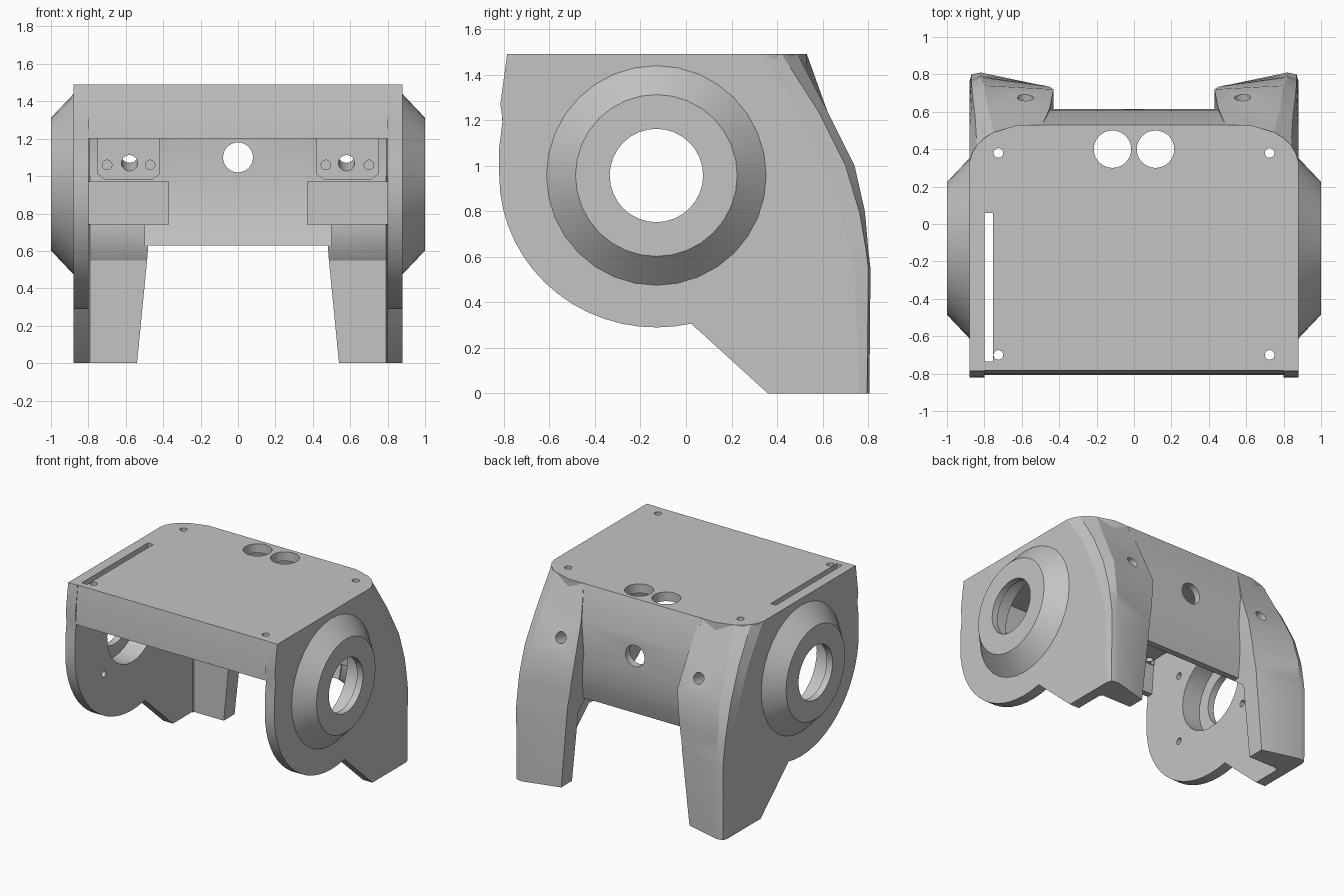
import bpy, bmesh, math
from mathutils import Matrix, Vector

cube = bpy.data.objects.get("Cube")
if cube:
    bpy.data.objects.remove(cube, do_unlink=True)

grey = bpy.data.materials.new("plain_grey")
grey.use_nodes = True
grey.diffuse_color = (0.55, 0.55, 0.55, 1)
grey.node_tree.nodes["Principled BSDF"].inputs["Base Color"].default_value = (0.55, 0.55, 0.55, 1)

HUB_Y, HUB_Z = -0.13, 0.957
SIDE = 0.88


def finish(name, bm):
    bmesh.ops.recalc_face_normals(bm, faces=bm.faces)
    mesh = bpy.data.meshes.new(name)
    bm.to_mesh(mesh)
    bm.free()
    mesh.materials.append(grey)
    ob = bpy.data.objects.new(name, mesh)
    bpy.context.collection.objects.link(ob)
    return ob


def loft(name, rings, closed=False):
    """Skin a list of equal-length rings; cap the ends unless closed."""
    bm = bmesh.new()
    vs = [[bm.verts.new(p) for p in r] for r in rings]
    n = len(rings[0])
    pairs = list(zip(vs, vs[1:])) + ([(vs[-1], vs[0])] if closed else [])
    for a, b in pairs:
        for i in range(n):
            j = (i + 1) % n
            bm.faces.new((a[i], a[j], b[j], b[i]))
    if not closed:
        bm.faces.new(vs[0])
        bm.faces.new(vs[-1])
    return finish(name, bm)


def prism(name, pts, axis, lo, hi):
    """Extrude a 2D outline along an axis."""
    place = {"x": lambda p, d: (d, p[0], p[1]),
             "y": lambda p, d: (p[0], d, p[1]),
             "z": lambda p, d: (p[0], p[1], d)}[axis]
    return loft(name, [[place(p, d) for p in pts] for d in (lo, hi)])


def circle(cx, cy, r, n=32):
    return [(cx + r * math.cos(2 * math.pi * i / n),
             cy + r * math.sin(2 * math.pi * i / n)) for i in range(n)]


def rect(x0, x1, y0, y1):
    return [(x0, y0), (x1, y0), (x1, y1), (x0, y1)]


def bolt_drill():
    """Cutter for the bolt hole, which climbs towards the back."""
    return loft("drill", [[(x, y, z) for x, z in circle(.58, 1.07 + .27 * (y - .53), .043, 20)]
                          for y in (.3, 1)])


def cut(ob, *cutters):
    """Subtract the cutters and remove them."""
    for c in cutters:
        c.hide_render = True
        mod = ob.modifiers.new("cut", "BOOLEAN")
        mod.operation = "DIFFERENCE"
        mod.solver = "EXACT"
        mod.object = c
        bpy.context.view_layer.objects.active = ob
        bpy.ops.object.modifier_apply(modifier=mod.name)
        bpy.data.objects.remove(c, do_unlink=True)


def both_sides(ob):
    """Rename as the left part and add a mirrored right part."""
    base = ob.name
    ob.name = "left_" + base
    mesh = ob.data.copy()
    mesh.transform(Matrix.Scale(-1, 4, Vector((1, 0, 0))))
    mesh.flip_normals()
    twin = bpy.data.objects.new("right_" + base, mesh)
    bpy.context.collection.objects.link(twin)
    return [ob, twin]


parts = []

# Corner and leg sections: z, side y, two corner points, inner x, back y,
# front y at the inner edge, front y at the side plate
sections = [
    (1.49, .33, (.84, .42), (.75, .49), .49, .53, .48, .42),
    (1.24, .50, (.85, .58), (.78, .62), .45, .62, .555, .55),
    (1.00, .61, (.865, .70), (.80, .74), .43, .72, .555, .555),
    (0.80, .68, (.87, .76), (.82, .785), .455, .735, .54, .54),
    (0.75, .69, (.87, .77), (.82, .79), .46, .735, .532, .535),
    (0.63, .72, (.87, .79), (.82, .80), .48, .74, .505, .60),
    (0.55, .74, (.87, .80), (.82, .81), .486, .74, .60, .60),
    (0.00, .76, (.87, .795), (.82, .805), .54, .73, .60, .60),
]
leg_rings = [[(SIDE, ys, z), (*c1, z), (*c2, z), (xi, yb, z), (xi, yi, z),
              (.79, yo, z), (.79, ys - .16 if z > 1.4 else yo - .02, z)]
             for z, ys, c1, c2, xi, yb, yi, yo in sections]
leg = loft("rear_leg", leg_rings)
cut(leg, bolt_drill())
parts += both_sides(leg)

# Side plates with a rounded front and an angled foot
arc = [(HUB_Y + .69 * math.cos(math.radians(a)), HUB_Z + .667 * math.sin(math.radians(a)))
       for a in [180 + 103 * i / 16 for i in range(17)]]
side = [(-.785, 1.49), (-.815, 1.27), (-.805, 1.20), (-.82, 1.08)] + arc + [(.03, .30), (.36, 0)]
side += [(s[1], s[0]) for s in reversed(sections)]
plate = prism("side_plate", side, "x", .80, SIDE)
cut(plate, prism("bore", circle(HUB_Y, HUB_Z, .30), "x", .7, 1))
for sy in (-1, 1):
    for sz in (-1, 1):
        cut(plate, prism("drill", circle(HUB_Y + sy * .34, HUB_Z + sz * .26, .025, 16),
                         "x", .7, .85))
parts += both_sides(plate)

# Conical hubs with a stepped bore
hub_profile = [(SIDE, .482), (1, .355), (1, .205), (.95, .205), (.95, .30), (.86, .30), (.86, .482)]
hub_rings = []
for i in range(32):
    a = 2 * math.pi * i / 32
    hub_rings.append([(x, HUB_Y + r * math.cos(a), HUB_Z + r * math.sin(a)) for x, r in hub_profile])
parts += both_sides(loft("side_hub", hub_rings, closed=True))

# Top plate with rounded rear corners, slot, screw holes and twin openings
half = [(SIDE, -.78), (SIDE, .33), (.865, .38), (.84, .42), (.80, .46), (.75, .49), (.62, .53)]
top = prism("top_plate", half + [(-x, y) for x, y in reversed(half)], "z", 1.42, 1.49)
cut(top, prism("slot", rect(-.80, -.755, -.735, .06), "z", 1.3, 1.6))
for s in (-1, 1):
    cut(top, prism("opening", circle(s * .115, .40, .10), "z", 1.3, 1.6))
    for y in (-.70, .38):
        cut(top, prism("drill", circle(s * .725, y, .026, 16), "z", 1.3, 1.6))
parts.append(top)

# Front lip
lip = [(-.782, 1.49), (-.80, 1.35), (-.807, 1.20), (-.76, 1.20), (-.742, 1.42), (-.742, 1.49)]
parts.append(prism("front_lip", lip, "x", -.81, .81))

# Rear wall between the legs, curling forward at its lower edge
wall = [(.53, 1.49), (.61, 1.24), (.615, .97), (.605, .84), (.585, .74), (.55, .63),
        (.502, .63), (.53, .74), (.55, .84), (.56, .97), (.56, 1.24), (.502, 1.45)]
back = prism("rear_wall", wall, "x", -.50, .50)
cut(back, prism("centre_hole", circle(0, 1.10, .08), "y", .3, 1))
parts.append(back)

# Mounting pads and blocks on the inside of the rear wall
pad_outline = [(.42, 1.20), (.42, 1.01), (.46, .98), (.71, .98), (.75, 1.01), (.75, 1.20)]
pad = prism("mounting_pad", pad_outline, "y", .53, .60)
cut(pad, bolt_drill())
for x in (.47, .70):
    cut(pad, prism("drill", circle(x, 1.06, .026, 16), "y", .3, .57))
parts += both_sides(pad)
parts += both_sides(prism("lower_block", rect(.37, .80, .74, .97), "y", .515, .575))

# Smooth curved faces, keep hard edges
bpy.ops.object.select_all(action="DESELECT")
for ob in parts:
    ob.select_set(True)
bpy.context.view_layer.objects.active = parts[0]
bpy.ops.object.shade_smooth_by_angle(angle=math.radians(25))
